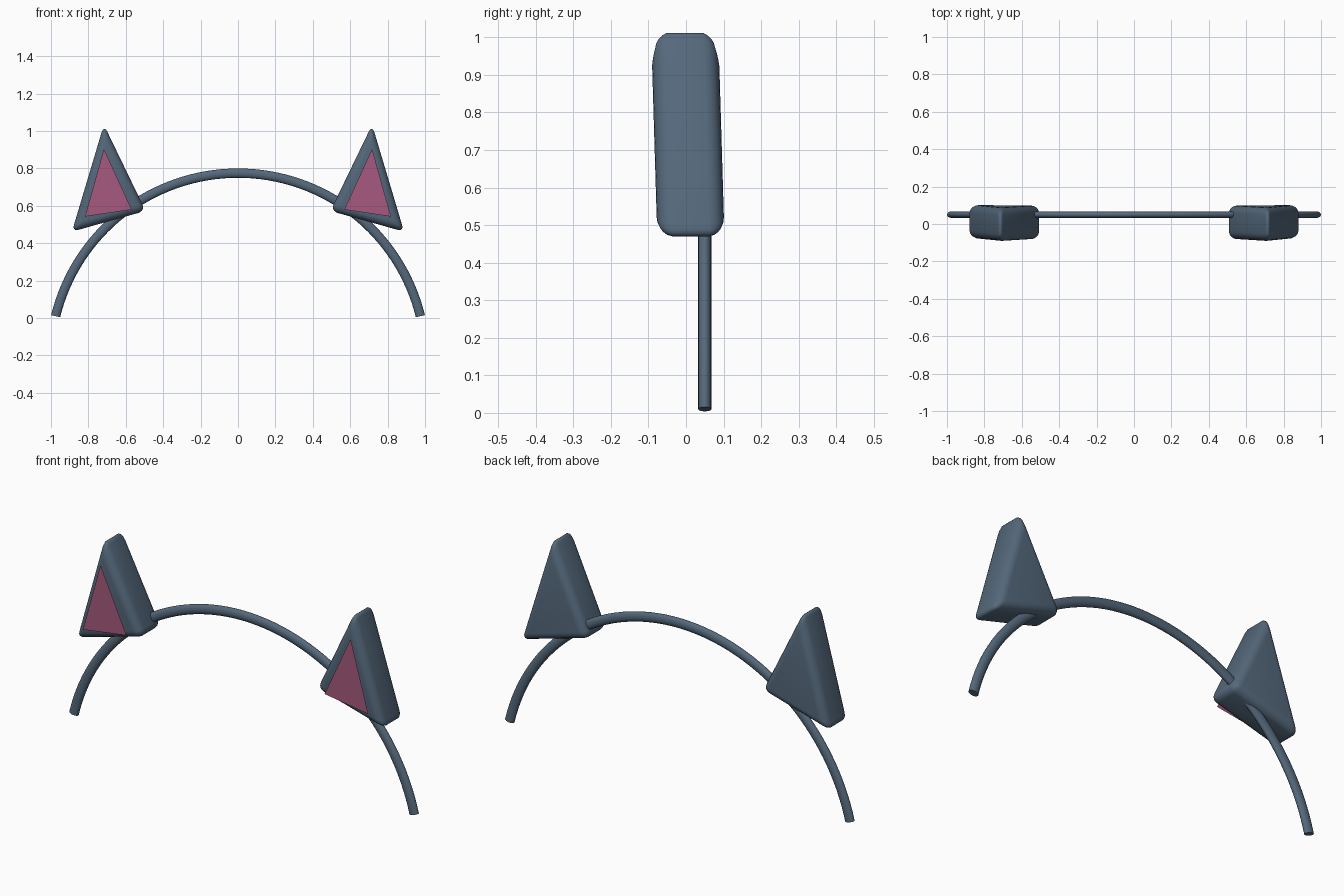
import bpy, bmesh, math

if "Cube" in bpy.data.objects:
    bpy.data.objects.remove(bpy.data.objects["Cube"])


def material(name, rgb):
    m = bpy.data.materials.new(name)
    m.diffuse_color = (*rgb, 1)
    m.use_nodes = True
    m.node_tree.nodes["Principled BSDF"].inputs["Base Color"].default_value = m.diffuse_color
    return m


slate = material("slate", (0.09, 0.14, 0.20))
pink = material("pink", (0.38, 0.10, 0.21))


def make_object(name, bm, mat):
    mesh = bpy.data.meshes.new(name)
    bm.to_mesh(mesh)
    bm.free()
    ob = bpy.data.objects.new(name, mesh)
    bpy.context.collection.objects.link(ob)
    mesh.materials.append(mat)
    return ob


def smooth(ob, angle):
    bpy.ops.object.select_all(action='DESELECT')
    ob.select_set(True)
    bpy.context.view_layer.objects.active = ob
    bpy.ops.object.shade_smooth_by_angle(angle=math.radians(angle))


# Headband: oval section swept along a circular arc
def headband(radius=1.004, centre_z=-0.229, y=0.05, sides=16, steps=64):
    bm = bmesh.new()
    start = math.asin(0.239 / radius)
    rings = []
    for i in range(steps + 1):
        a = start + (math.pi - 2 * start) * i / steps
        ring = []
        for j in range(sides):
            t = 2 * math.pi * j / sides
            r = radius + 0.025 * math.cos(t)
            ring.append(bm.verts.new((r * math.cos(a), y + 0.0175 * math.sin(t),
                                      centre_z + r * math.sin(a))))
        rings.append(ring)
    for a, b in zip(rings, rings[1:]):
        for j in range(sides):
            k = (j + 1) % sides
            bm.faces.new((a[j], a[k], b[k], b[j]))
    bm.faces.new(rings[0])
    bm.faces.new(rings[-1])
    bmesh.ops.recalc_face_normals(bm, faces=bm.faces)
    smooth(make_object("headband", bm, slate), 40)


# Ear: triangular prism leaning slightly forward, with rounded edges
def ear(name, side):
    bm = bmesh.new()
    outline = [(0.717, 1.034), (0.888, 0.462), (0.494, 0.573)]
    rings = [[bm.verts.new((side * x, 0.006 + dy + 0.03 * (0.7 - z), z))
              for x, z in outline] for dy in (-0.0895, 0.0895)]
    bm.faces.new(rings[0])
    bm.faces.new(rings[1])
    for i in range(3):
        k = (i + 1) % 3
        bm.faces.new((rings[0][i], rings[0][k], rings[1][k], rings[1][i]))
    bmesh.ops.recalc_face_normals(bm, faces=bm.faces)
    ob = make_object(name, bm, slate)
    bevel = ob.modifiers.new("rounding", 'BEVEL')
    bevel.width = 0.04
    bevel.segments = 5
    bevel.limit_method = 'NONE'
    bpy.context.view_layer.objects.active = ob
    bpy.ops.object.modifier_apply(modifier=bevel.name)
    smooth(ob, 40)


# Inner ear: flat triangle just in front of the ear
def inner_ear(name, side):
    bm = bmesh.new()
    points = [(0.717, 0.904), (0.818, 0.543), (0.568, 0.58)]
    face = bm.faces.new([bm.verts.new((side * x, -0.102, z)) for x, z in points])
    face.normal_update()
    if face.normal.y > 0:
        face.normal_flip()
    make_object(name, bm, pink)


headband()
for label, side in (("left", -1), ("right", 1)):
    ear(label + "_ear", side)
    inner_ear(label + "_inner_ear", side)
